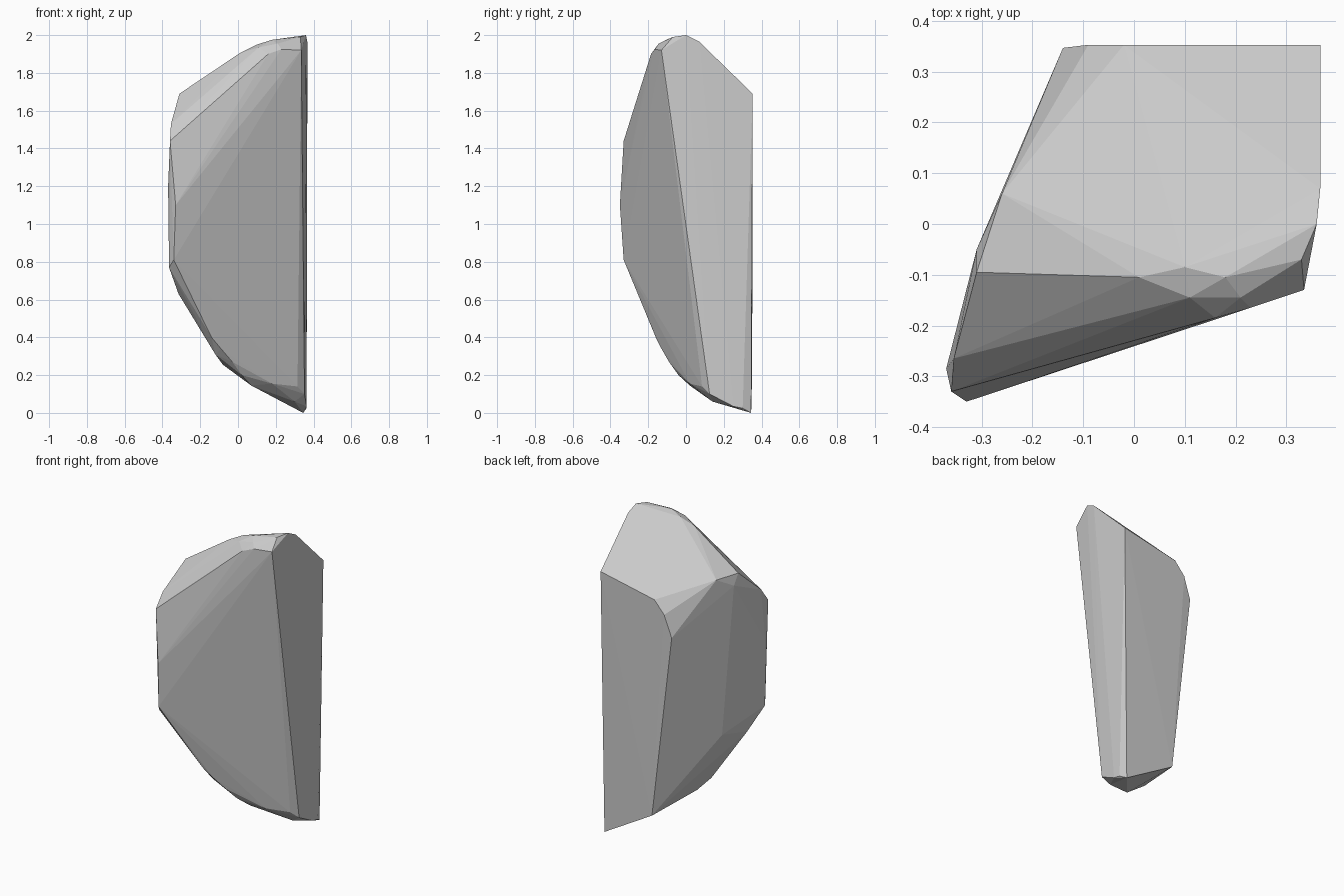
import bpy
import bmesh

# Remove the default cube only
default_cube = bpy.data.objects.get("Cube")
if default_cube:
    bpy.data.objects.remove(default_cube, do_unlink=True)


def make_material(name, grey):
    """One flat grey stone colour."""
    material = bpy.data.materials.new(name)
    material.use_nodes = True
    colour = (grey, grey, grey, 1)
    material.diffuse_color = colour
    shader = next(node for node in material.node_tree.nodes
                  if node.type == "BSDF_PRINCIPLED")
    shader.inputs["Base Color"].default_value = colour
    shader.inputs["Roughness"].default_value = 0.9
    return material


def make_hull(name, rims, material):
    """Wrap a set of corner rims in one faceted convex surface."""
    mesh = bpy.data.meshes.new(name)
    bm = bmesh.new()
    for rim in rims:
        for corner in rim:
            bm.verts.new(corner)
    result = bmesh.ops.convex_hull(bm, input=bm.verts[:], use_existing_faces=False)
    # Drop any corner that ended up inside the surface
    inside = {item for item in result["geom_interior"] + result["geom_unused"]
              if isinstance(item, bmesh.types.BMVert)}
    bmesh.ops.delete(bm, geom=list(inside), context="VERTS")
    bmesh.ops.recalc_face_normals(bm, faces=bm.faces[:])
    for face in bm.faces:
        face.smooth = False
    bm.to_mesh(mesh)
    bm.free()
    mesh.materials.append(material)
    rock = bpy.data.objects.new(name, mesh)
    bpy.context.scene.collection.objects.link(rock)
    return rock


# Flat back plane, running round from the left foot to the shoulder
back_rim = [
    (.345, .345, 0), (0, .35, .2), (-.14, .347, 1.39),
    (-.09, .353, 1.53), (-.02, .353, 1.61), (.367, .353, 1.69),
]

# Chipped crest along the top
crest_rim = [
    (.367, .07, 1.965), (.36, 0, 2), (.33, -.07, 1.99), (.335, -.13, 1.92),
    (.23, -.165, 1.925), (.21, -.145, 1.955), (.18, -.105, 1.975),
    (.1, -.085, 1.95), (.11, -.145, 1.935), (.16, -.185, 1.9), (.01, -.105, 1.905),
]

# Right shoulder and the blunt right edge
right_rim = [
    (-.31, -.095, 1.69), (-.26, .06, 1.69), (-.275, .02, 1.64), (-.31, -.05, 1.625),
    (-.355, -.265, 1.53), (-.36, -.33, 1.44), (-.37, -.285, 1.2), (-.33, -.35, 1.1),
    (-.34, -.33, .81), (-.365, -.29, .77), (-.315, -.18, .63), (-.272, .018, .67),
]

# Rounded underside sweeping down to the left foot
under_rim = [
    (-.14, -.16, .4), (-.12, -.09, .31), (-.09, -.13, .34), (-.08, 0, .255),
    (-.03, -.09, .27), (.02, -.04, .2), (.07, .02, .145), (.18, .02, .155),
    (.315, .085, .14), (.352, .125, .1), (.3, .14, .06), (.363, .25, .035),
    (.363, .3, .025),
]

stone = make_material("stone grey", 0.6)
make_hull("rock_shard", [back_rim, crest_rim, right_rim, under_rim], stone)
